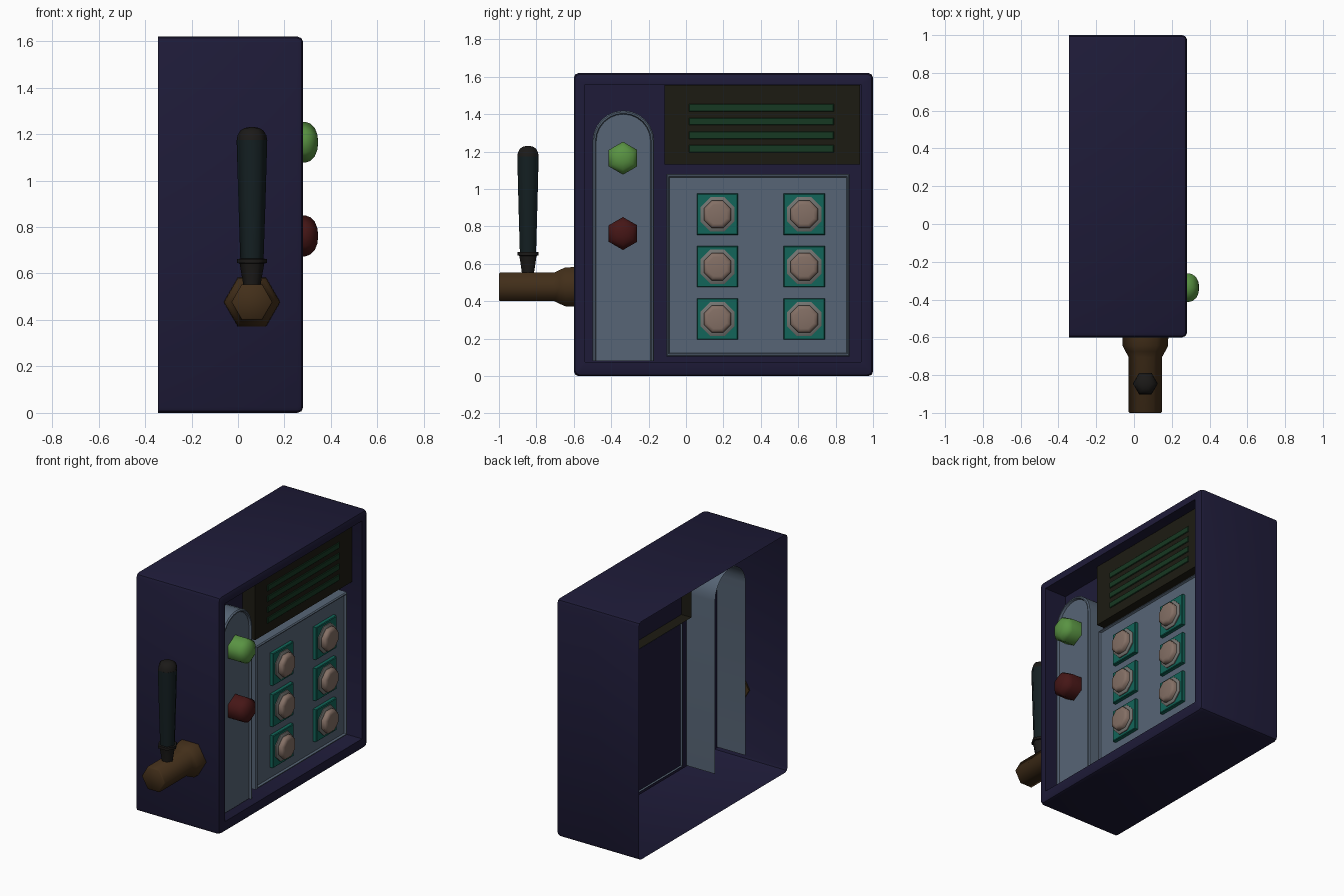
import bpy, bmesh
from math import sin, cos, pi, radians

if "Cube" in bpy.data.objects:
    bpy.data.objects.remove(bpy.data.objects["Cube"])


def material(name, r, g, b):
    m = bpy.data.materials.new(name)
    m.diffuse_color = (r, g, b, 1)
    m.use_nodes = True
    m.node_tree.nodes["Principled BSDF"].inputs["Base Color"].default_value = m.diffuse_color
    return m


NAVY = material("navy", .013, .011, .04)
SLATE = material("slate", .095, .13, .18)
OLIVE = material("dark_olive", .012, .011, .006)
BAR = material("bar_green", .008, .04, .016)
TEAL = material("teal", .006, .13, .10)
STEEL = material("steel", .17, .17, .16)
TAN = material("tan", .23, .16, .13)
GREEN = material("green", .10, .29, .055)
RED = material("red", .06, .008, .008)
BROWN = material("brown", .055, .028, .01)
GRIP = material("grip", .007, .014, .016)
BLACK = material("black", .011, .010, .009)


def loft(name, loops, mat, start=True, end=True, closed=True, angle=40):
    """Skin a list of equal-length point loops, optionally capping the ends."""
    bm = bmesh.new()
    rows = [[bm.verts.new(p) for p in loop] for loop in loops]
    n = len(rows[0])
    for a, b in zip(rows, rows[1:]):
        for i in range(n if closed else n - 1):
            j = (i + 1) % n
            bm.faces.new((a[i], a[j], b[j], b[i]))
    if start:
        bm.faces.new(rows[0][::-1])
    if end:
        bm.faces.new(rows[-1])
    bmesh.ops.recalc_face_normals(bm, faces=bm.faces)
    me = bpy.data.meshes.new(name)
    bm.to_mesh(me)
    bm.free()
    ob = bpy.data.objects.new(name, me)
    bpy.context.collection.objects.link(ob)
    me.materials.append(mat)
    bpy.ops.object.select_all(action='DESELECT')
    ob.select_set(True)
    bpy.context.view_layer.objects.active = ob
    bpy.ops.object.shade_smooth_by_angle(angle=radians(angle))
    return ob


def rect(x, y0, y1, z0, z1, d=0):
    """Rectangle facing x, shrunk by d."""
    y0, y1, z0, z1 = y0 + d, y1 - d, z0 + d, z1 - d
    return [(x, y0, z0), (x, y1, z0), (x, y1, z1), (x, y0, z1)]


def round_rect(x, y0, y1, z0, z1, r):
    pts = []
    corners = ((y1 - r, z1 - r), (y0 + r, z1 - r), (y0 + r, z0 + r), (y1 - r, z0 + r))
    for k, (cy, cz) in enumerate(corners):
        for s in range(3):
            a = (k + s / 2) * pi / 2
            pts.append((x, cy + r * cos(a), cz + r * sin(a)))
    return pts


def arch(x, hw):
    """Upright arch outline facing x, open at the foot."""
    cy, spring, foot, n = -.335, 1.255, .08, 12
    arc = [(x, cy + hw * cos(pi * i / n), spring + hw * sin(pi * i / n)) for i in range(n + 1)]
    return [(x, cy + hw, foot)] + arc + [(x, cy - hw, foot)]


def turned(name, centre, axis, profile, n, mat, phase=0, angle=65, **kw):
    """Low-sided turned part: profile is (offset along axis, radius)."""
    cx, cy, cz = centre
    loops = []
    for t, r in profile:
        loop = []
        for i in range(n):
            a = phase + 2 * pi * i / n
            u, v = r * cos(a), r * sin(a)
            loop.append({'x': (cx + t, cy + u, cz + v),
                         'y': (cx + u, cy + t, cz + v),
                         'z': (cx + u, cy + v, cz + t)}[axis])
        loops.append(loop)
    return loft(name, loops, mat, angle=angle, **kw)


# housing: open-backed shell with rounded front rim and a recessed panel
loft("housing", [
    round_rect(-.345, -.6, 1, 0, 1.62, .025),
    round_rect(.255, -.6, 1, 0, 1.62, .025),
    round_rect(.273, -.593, .993, .007, 1.613, .022),
    round_rect(.28, -.577, .977, .023, 1.597, .015),
    round_rect(.28, -.54, .935, .075, 1.56, .003),
    round_rect(.115, -.54, .935, .075, 1.56, .003)], NAVY, start=False)

# arched strip behind the two signal buttons
loft("arch_strip", [arch(-.1, .165), arch(.222, .165), arch(.23, .158),
                    arch(.23, .15), arch(.215, .145)],
     SLATE, start=False, closed=False)

# keypad plate with a raised border
k = (-.105, .875, .105, 1.08)
loft("keypad_plate", [rect(.1, *k), rect(.205, *k), rect(.212, *k, .006),
                      rect(.212, *k, .012), rect(.2, *k, .018)], SLATE, start=False, angle=20)

# display block and its bars
d = (-.115, .93, 1.13, 1.555)
loft("display", [rect(.04, *d), rect(.21, *d)], OLIVE, start=False, angle=20)
for i in range(4):
    z = 1.215 + i * .073
    b = (.015, .79, z - .02, z + .02)
    loft(f"display_bar_{i + 1}", [rect(.2, *b), rect(.213, *b), rect(.216, *b, .003)],
         BAR, angle=20)

# keys: square base, octagonal collar and cap
for c, y in enumerate((.168, .632)):
    for r, z in enumerate((.305, .585, .865)):
        tag = f"{c + 1}_{r + 1}"
        q = (y - .11, y + .11, z - .11, z + .11)
        loft("key_base_" + tag, [rect(.195, *q), rect(.222, *q), rect(.226, *q, .004)],
             TEAL, angle=20)
        turned("key_collar_" + tag, (.22, y, z), 'x',
               [(0, .099), (.012, .099), (.02, .083)], 8, STEEL, pi / 8, 30)
        turned("key_cap_" + tag, (.225, y, z), 'x',
               [(0, .079), (.035, .079), (.045, .068), (.048, .055)], 8, TAN, pi / 8, 50)

# domed signal buttons
for name, z, mat in (("green_button", 1.165, GREEN), ("red_button", .762, RED)):
    turned(name, (0, -.337, z), 'x',
           [(.205, .088), (.29, .088), (.312, .080), (.33, .062), (.341, .035), (.344, .012)],
           6, mat, pi / 2)

# crank axle with flared flange
turned("crank_axle", (.06, 0, .477), 'y',
       [(-1, .082), (-.994, .088), (-.705, .088), (-.675, .105), (-.645, .120), (-.59, .122)],
       6, BROWN)

# lever: neck with collar, grip and rounded cap
base = (.06, -.845, 0)
turned("lever_neck", base, 'z',
       [(.50, .036), (.55, .037), (.643, .053), (.645, .064), (.662, .064), (.664, .05)],
       6, BLACK)
turned("lever_grip", base, 'z', [(.66, .05), (.9, .058), (1.175, .066)], 6, GRIP)
turned("lever_cap", base, 'z',
       [(1.172, .066), (1.195, .062), (1.215, .05), (1.226, .032), (1.23, .012)], 6, BLACK)
